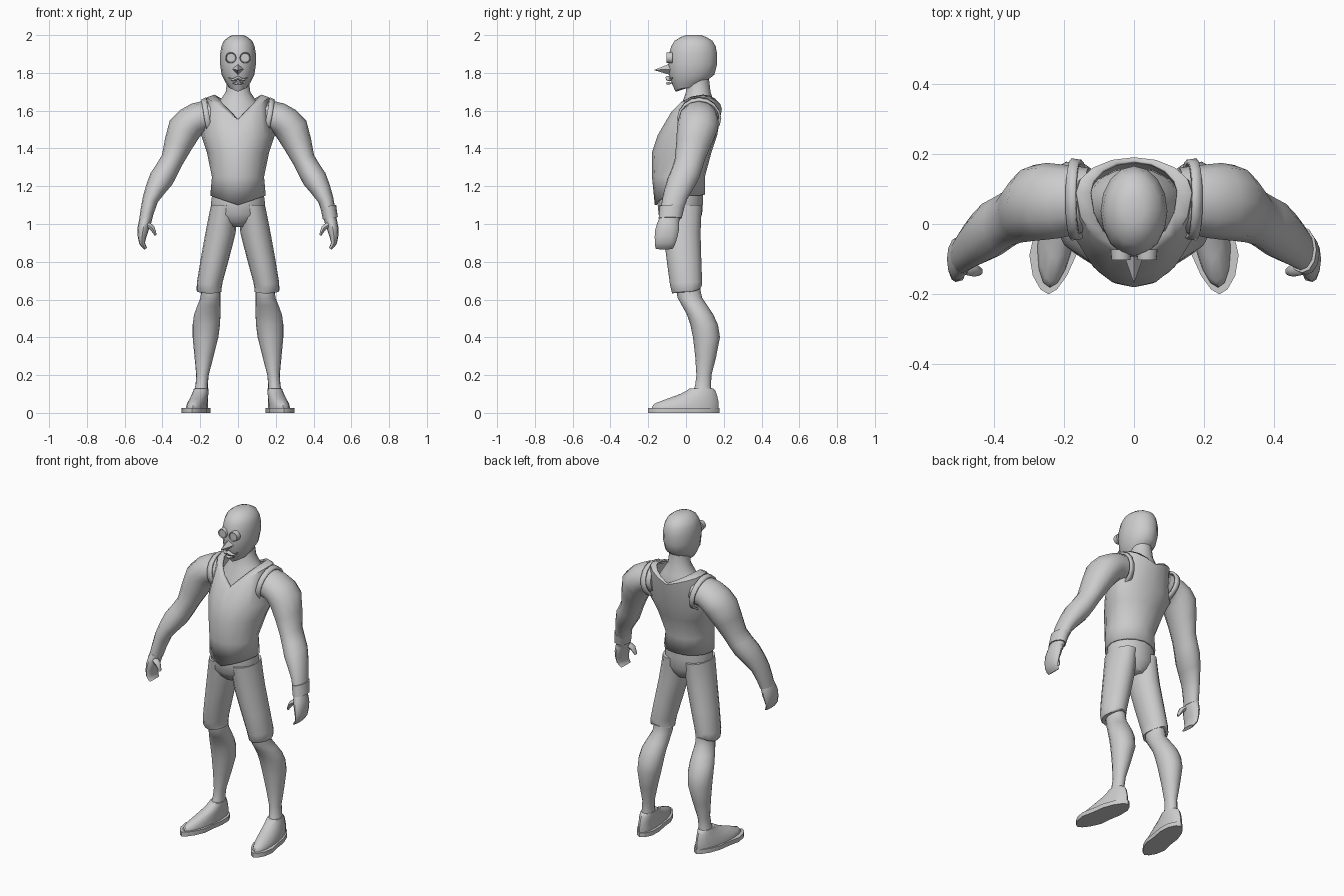
import bpy, bmesh
from math import sin, cos, pi, tau, radians
from mathutils import Vector, Matrix

cube = bpy.data.objects.get("Cube")
if cube:
    bpy.data.objects.remove(cube)

tone = (.6, .6, .6, 1)
grey = bpy.data.materials.new("plain grey")
grey.use_nodes = True
grey.diffuse_color = tone
grey.node_tree.nodes["Principled BSDF"].inputs["Base Color"].default_value = tone


def finish(name, bm, mirror=False, thickness=0, sharp_angle=50):
    """Turn a bmesh into a shaded, optionally mirrored object."""
    bmesh.ops.recalc_face_normals(bm, faces=bm.faces)
    mesh = bpy.data.meshes.new(name)
    bm.to_mesh(mesh)
    bm.free()
    mesh.materials.append(grey)
    part = bpy.data.objects.new(name, mesh)
    bpy.context.collection.objects.link(part)
    if mirror:
        part.modifiers.new("Mirror", "MIRROR").use_mirror_merge = False
    if thickness:
        part.modifiers.new("Solidify", "SOLIDIFY").thickness = thickness
    bpy.ops.object.select_all(action="DESELECT")
    part.select_set(True)
    bpy.context.view_layer.objects.active = part
    bpy.ops.object.shade_smooth_by_angle(angle=radians(sharp_angle))


def loft(name, loops, caps=True, smooth=True, **options):
    """Bridge equal point loops, adding a curved in-between loop to each gap."""
    rows = [loops[0]]
    for k in range(1, len(loops)):
        start, end = loops[k - 1], loops[k]
        before, after = loops[max(k - 2, 0)], loops[min(k + 1, len(loops) - 1)]
        if smooth:
            rows.append([(b + c) / 2 + (b - a + c - d) / 16
                         for a, b, c, d in zip(before, start, end, after)])
        rows.append(end)
    bm = bmesh.new()
    rows = [[bm.verts.new(point) for point in row] for row in rows]
    count = len(rows[0])
    for low, high in zip(rows, rows[1:]):
        for i in range(count):
            j = (i + 1) % count
            bm.faces.new((low[i], low[j], high[j], high[i]))
    if caps:
        bm.faces.new(rows[0][::-1])
        bm.faces.new(rows[-1])
    finish(name, bm, **options)


def section(height, width, front, back, x=0, middle=None, side_lift=0, back_lift=0, skew=0):
    """Level egg-shaped loop; the lifts raise its sides and back above its front."""
    if middle is None:
        middle = (front + back) / 2
    count = 16
    loop = []
    for i in range(count):
        across, along = cos(tau * i / count), sin(tau * i / count)
        y = middle + along * (back - middle if along > 0 else middle - front)
        end_lift = back_lift if along > 0 else 0
        z = height + end_lift + (side_lift - end_lift) * abs(across)
        loop.append(Vector((x + width * across + skew * (middle - y), y, z)))
    return loop


def limb(name, stations, sides=12, **options):
    """Tube through (centre, thickness, depth) stations, square to its path."""
    loops = []
    for k, (centre, thick, depth) in enumerate(stations):
        way = stations[min(k + 1, len(stations) - 1)][0] - stations[max(k - 1, 0)][0]
        across = Vector((-way.z, 0, way.x)).normalized() * thick
        outward = Vector((0, depth, 0))
        loops.append([centre + across * cos(tau * i / sides) + outward * sin(tau * i / sides)
                      for i in range(sides)])
    loft(name, loops, **options)


def at(x, y, z, thick, depth):
    return Vector((x, y, z)), thick, depth


# Head and neck
loft("head", [
    section(height=1.7, width=.045, front=-.055, back=.07, side_lift=.02, back_lift=.04),
    section(height=1.79, width=.087, front=-.09, back=.15),
    section(height=1.9, width=.095, front=-.09, back=.165),
    section(height=1.97, width=.075, front=-.06, back=.14),
    section(height=2, width=.03, front=0, back=.08)])
loft("neck_and_chest", [
    section(height=1.48, width=.15, front=-.09, back=.16),
    section(height=1.6, width=.13, front=-.04, back=.16),
    section(height=1.7, width=.065, front=0, back=.13),
    section(height=1.8, width=.06, front=0, back=.12)])

# Pointed nose
bm = bmesh.new()
bmesh.ops.create_cone(bm, segments=4, radius1=.035, radius2=0, depth=.1, cap_ends=True,
                      matrix=Matrix.Translation((0, -.12, 1.82)) @ Matrix.Rotation(pi / 2, 4, "X"))
tip = min(bm.verts, key=lambda v: v.co.y)
tip.co.z -= .005
finish("nose", bm, sharp_angle=30)

# Round eyeglasses
bm = bmesh.new()
bmesh.ops.create_cone(bm, segments=20, radius1=.03, radius2=.027, depth=.03, cap_ends=True,
                      matrix=Matrix.Translation((.037, -.087, 1.88)) @ Matrix.Rotation(pi / 2, 4, "X"))
lens = min(bm.faces, key=lambda f: f.calc_center_median().y)
bmesh.ops.inset_region(bm, faces=[lens], thickness=.004, depth=-.004)
finish("eyeglass_lens", bm, mirror=True, sharp_angle=30)

# Moustache and lip, curved around the face
def mouth_arc(name, height, reach, droop, thick):
    stations = []
    for i in range(-4, 5):
        share = i / 4
        taper = thick * (1.1 - share * share)
        stations.append(at(reach * share, .025 * share * share - .095,
                           height - droop * sin(pi * abs(share)), taper, 1.4 * taper))
    limb(name, stations, sides=8, smooth=False)


mouth_arc("moustache", height=1.775, reach=.05, droop=.012, thick=.009)
mouth_arc("lower_lip", height=1.745, reach=.03, droop=0, thick=.007)

# Sleeveless shirt with a V neckline
loft("shirt", [
    section(height=1.1, width=.147, front=-.165, back=.1, side_lift=.05, back_lift=.055),
    section(height=1.25, width=.138, front=-.18, back=.1),
    section(height=1.38, width=.165, front=-.18, back=.135, middle=.02),
    section(height=1.47, width=.195, front=-.15, back=.165, middle=.06),
    section(height=1.55, width=.165, front=-.09, back=.19, middle=.09, side_lift=.12, back_lift=.06),
    section(height=1.555, width=.125, front=-.07, back=.18, middle=.09, side_lift=.13, back_lift=.06)],
    caps=False, smooth=False, thickness=.01)
limb("armhole_trim", [
    at(x=.15, y=.07, z=1.565, thick=.108, depth=.113),
    at(x=.178, y=.07, z=1.56, thick=.1, depth=.117)],
    sides=16, caps=False, mirror=True, thickness=.012)

# Arms
limb("arm", [
    at(x=.13, y=.07, z=1.57, thick=.085, depth=.09),
    at(x=.21, y=.065, z=1.56, thick=.085, depth=.105),
    at(x=.285, y=.06, z=1.5, thick=.09, depth=.108),
    at(x=.348, y=.02, z=1.34, thick=.06, depth=.08),
    at(x=.405, y=-.015, z=1.24, thick=.065, depth=.083),
    at(x=.464, y=-.06, z=1.13, thick=.042, depth=.066),
    at(x=.492, y=-.09, z=1.01, thick=.033, depth=.053)], mirror=True)
limb("hand", [
    at(x=.488, y=-.09, z=1.03, thick=.032, depth=.052),
    at(x=.503, y=-.1, z=.97, thick=.03, depth=.063),
    at(x=.508, y=-.11, z=.9, thick=.016, depth=.055),
    at(x=.488, y=-.115, z=.87, thick=.009, depth=.045)], mirror=True)
limb("thumb", [
    at(x=.49, y=-.12, z=1, thick=.016, depth=.022),
    at(x=.455, y=-.13, z=.98, thick=.014, depth=.02),
    at(x=.436, y=-.135, z=.94, thick=.006, depth=.01)], sides=8, mirror=True)
limb("left_wristband", [
    at(x=.478, y=-.073, z=1.095, thick=.042, depth=.066),
    at(x=.489, y=-.084, z=1.03, thick=.04, depth=.061)], thickness=.01)

# Shorts
loft("shorts_waist", [
    section(height=1.17, width=.135, front=-.15, back=.09),
    section(height=1.05, width=.14, front=-.145, back=.085),
    section(height=.985, width=.06, front=-.09, back=.05)])
loft("shorts_leg", [
    section(height=1.1, width=.07, front=-.14, back=.085, x=.073),
    section(height=.95, width=.08, front=-.12, back=.077, x=.093),
    section(height=.68, width=.068, front=-.085, back=.085, x=.15, side_lift=.01, back_lift=.02),
    section(height=.63, width=.064, front=-.07, back=.08, x=.15, side_lift=.01, back_lift=.04)],
    mirror=True)

# Lower legs
loft("leg", [
    section(height=.68, width=.052, front=-.05, back=.075, x=.145),
    section(height=.61, width=.053, front=-.045, back=.085, x=.145),
    section(height=.52, width=.07, front=.005, back=.145, x=.163),
    section(height=.4, width=.068, front=.037, back=.18, x=.172),
    section(height=.2, width=.033, front=.055, back=.135, x=.188),
    section(height=.12, width=.036, front=.04, back=.135, x=.195)], mirror=True)

# Shoes: flat pointed sole and rounded upper
sole = [section(height=z, width=.058, front=-.2, back=.178, x=.22, middle=-.02, skew=.13)
        for z in (0, .026)]
for loop in sole:
    for point in loop:
        bulge = 1 + .25 * abs(sin(pi * point.y / .2))
        point.x = .22 + (point.x - .22) * bulge
loft("shoe_sole", sole, smooth=False, mirror=True, sharp_angle=30)
loft("shoe_upper", [
    section(height=.02, width=.054, front=-.18, back=.172, x=.217, skew=.13),
    section(height=.05, width=.051, front=-.165, back=.172, x=.215, back_lift=.01, skew=.12),
    section(height=.1, width=.043, front=-.03, back=.157, x=.2, back_lift=.015, skew=.05),
    section(height=.13, width=.038, front=.02, back=.142, x=.195)], mirror=True)
